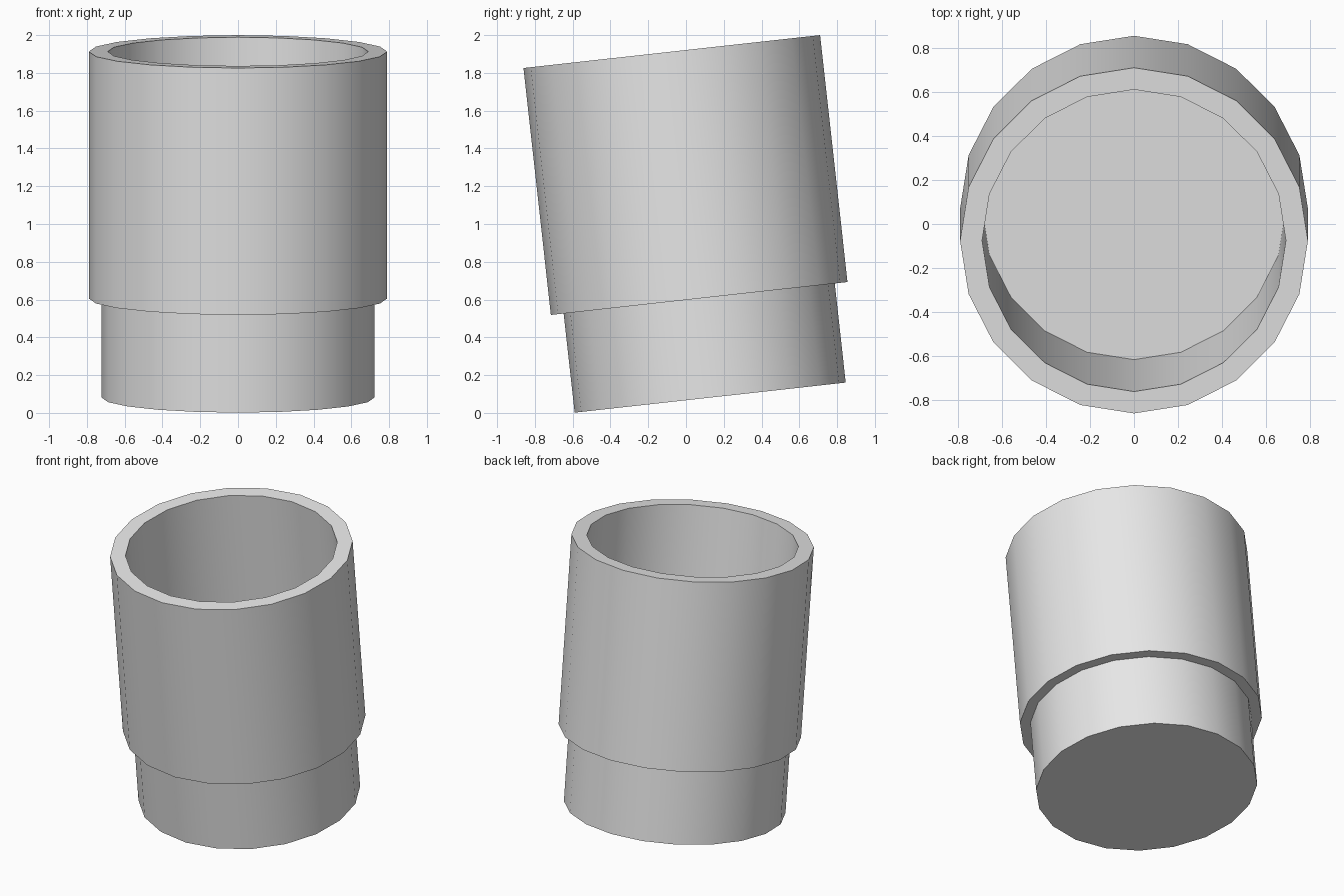
import bpy, bmesh, math
from mathutils import Matrix

cube = bpy.data.objects.get("Cube")
if cube:
    bpy.data.objects.remove(cube, do_unlink=True)

SIDES = 20
TILT = math.radians(6.33)

grey = bpy.data.materials.new("plain grey")
grey.use_nodes = True
grey.diffuse_color = (0.8, 0.8, 0.8, 1)
grey.node_tree.nodes["Principled BSDF"].inputs["Base Color"].default_value = (0.8, 0.8, 0.8, 1)


def lathe(name, profile):
    """Turn a (radius, height) profile about z and cap both ends."""
    bm = bmesh.new()
    rings = []
    for r, h in profile:
        angles = [2 * math.pi * i / SIDES for i in range(SIDES)]
        rings.append([bm.verts.new((r * math.cos(a), r * math.sin(a), h)) for a in angles])
    for low, high in zip(rings, rings[1:]):
        for i in range(SIDES):
            j = (i + 1) % SIDES
            bm.faces.new((low[i], low[j], high[j], high[i]))
    bm.faces.new(rings[0][::-1])
    bm.faces.new(rings[-1])
    bmesh.ops.recalc_face_normals(bm, faces=bm.faces[:])
    # Lean towards the front, pivoting about the foot
    bm.transform(Matrix.Translation((0, 0.128, 0.081)) @ Matrix.Rotation(TILT, 4, "X"))
    mesh = bpy.data.meshes.new(name)
    bm.to_mesh(mesh)
    bm.free()
    mesh.materials.append(grey)
    obj = bpy.data.objects.new(name, mesh)
    bpy.context.collection.objects.link(obj)
    return obj


# Narrow foot, stepped outer wall, flat rim, inner wall and recessed floor
cup = lathe("stepped_cup", [
    (0.722, 0), (0.722, 0.528),
    (0.79, 0.528), (0.79, 1.843),
    (0.69, 1.843), (0.69, 0.528),
])

bpy.ops.object.select_all(action="DESELECT")
cup.select_set(True)
bpy.context.view_layer.objects.active = cup
bpy.ops.object.shade_smooth_by_angle(angle=math.radians(30))
